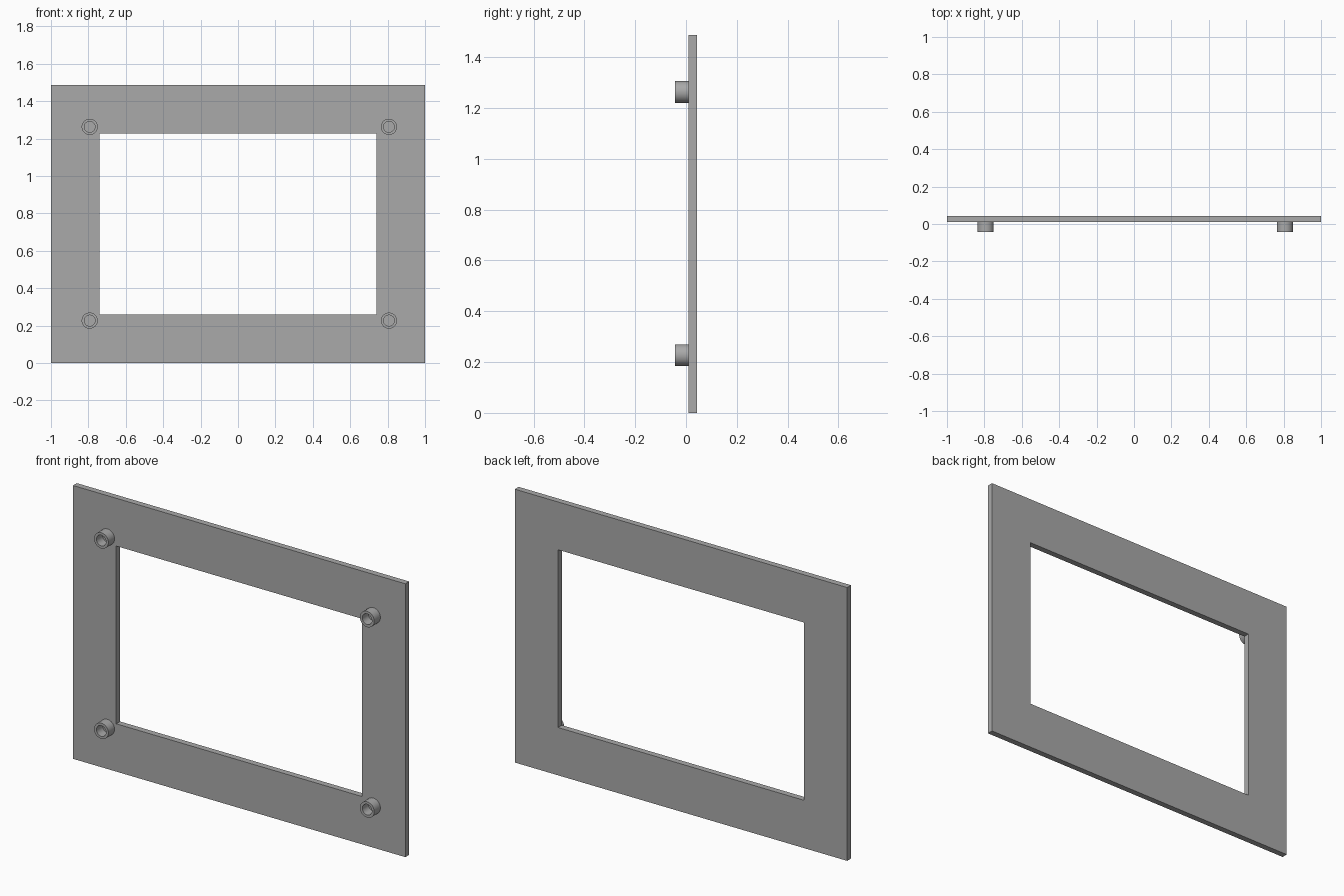
import bpy, bmesh, math
from mathutils import Matrix

cube = bpy.data.objects.get("Cube")
if cube:
    bpy.data.objects.remove(cube, do_unlink=True)

grey = bpy.data.materials.new("plain grey")
grey.use_nodes = True
colour = (0.4, 0.4, 0.4, 1)
grey.diffuse_color = colour
grey.node_tree.nodes["Principled BSDF"].inputs["Base Color"].default_value = colour

FRONT, BACK, TIP = 0.01, 0.043, -0.043
HEIGHT = 1.487


def finish(name, bm):
    bmesh.ops.recalc_face_normals(bm, faces=bm.faces)
    mesh = bpy.data.meshes.new(name)
    bm.to_mesh(mesh)
    bm.free()
    mesh.materials.append(grey)
    obj = bpy.data.objects.new(name, mesh)
    bpy.context.collection.objects.link(obj)
    return obj


def rectangle(bm, half_width, bottom, top, y):
    corners = [(-half_width, bottom), (half_width, bottom),
               (half_width, top), (-half_width, top)]
    return [bm.verts.new((x, y, z)) for x, z in corners]


def ring(bm, radius, y, sides=48):
    angles = [2 * math.pi * i / sides for i in range(sides)]
    return [bm.verts.new((radius * math.cos(a), y, radius * math.sin(a))) for a in angles]


def bridge(bm, a, b):
    n = len(a)
    for i in range(n):
        j = (i + 1) % n
        bm.faces.new((a[i], a[j], b[j], b[i]))


# Flat rectangular frame with a window opening
bm = bmesh.new()
loops = [rectangle(bm, *size, y) for size, y in (
    ((1, 0, HEIGHT), FRONT), ((1, 0, HEIGHT), BACK),
    ((0.74, 0.26, 1.227), BACK), ((0.74, 0.26, 1.227), FRONT))]
for i in range(4):
    bridge(bm, loops[i], loops[(i + 1) % 4])
finish("frame_plate", bm)

# Hollow mounting posts, closed at the plate
for side, x in (("right", -0.793), ("left", 0.807)):
    for level, z in (("lower", 0.227), ("upper", 1.263)):
        bm = bmesh.new()
        loops = [ring(bm, r, y) for r, y in (
            (0.043, FRONT), (0.043, TIP), (0.029, TIP), (0.029, FRONT))]
        for a, b in zip(loops, loops[1:]):
            bridge(bm, a, b)
        bm.faces.new(loops[0])
        bm.faces.new(loops[-1])
        post = finish(f"{level}_{side}_post", bm)
        post.matrix_world = Matrix.Translation((x, 0, z))
        bpy.ops.object.select_all(action="DESELECT")
        post.select_set(True)
        bpy.context.view_layer.objects.active = post
        bpy.ops.object.shade_smooth_by_angle(angle=math.radians(30))
